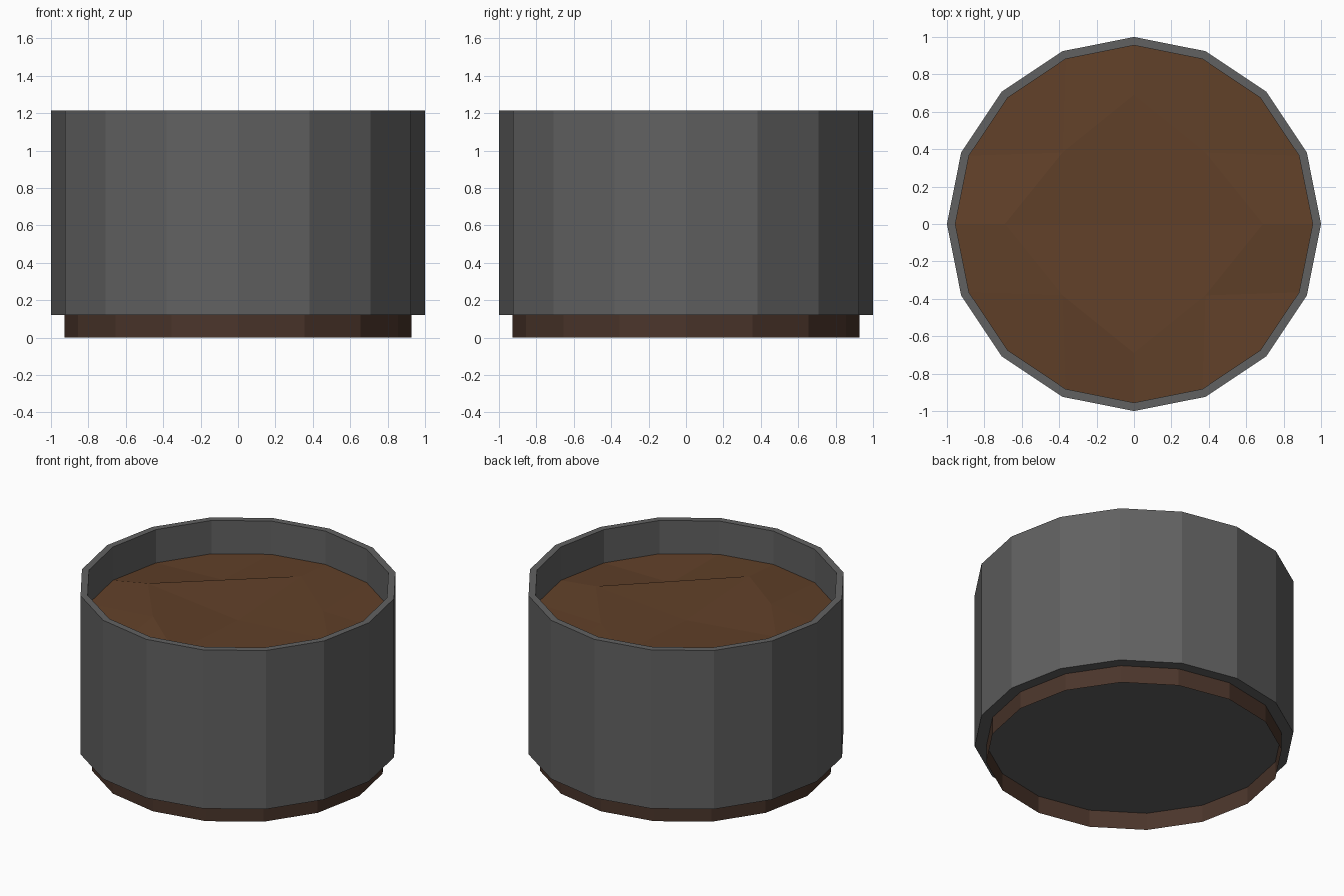
import bpy
from math import cos, sin, pi

if "Cube" in bpy.data.objects:
    bpy.data.objects.remove(bpy.data.objects["Cube"])

SIDES = 16
RIM_Z, FLOOR_Z, SOIL_Z = 1.215, 0.12, 0.985
R_OUT, R_IN, R_FOOT = 1.0, 0.955, 0.927


def material(name, rgb):
    m = bpy.data.materials.new(name)
    m.diffuse_color = (*rgb, 1)
    m.use_nodes = True
    m.node_tree.nodes["Principled BSDF"].inputs["Base Color"].default_value = m.diffuse_color
    return m


def add_mesh(name, verts, faces, mat):
    me = bpy.data.meshes.new(name)
    me.from_pydata(verts, [], faces)
    me.materials.append(mat)
    ob = bpy.data.objects.new(name, me)
    bpy.context.collection.objects.link(ob)
    return ob


def lathe(name, profile, mat, cap_start=False):
    """Turn a (radius, z) profile around z into a faceted shell."""
    verts = [(r * cos(2 * pi * k / SIDES), r * sin(2 * pi * k / SIDES), z)
             for r, z in profile for k in range(SIDES)]
    faces = []
    for p in range(len(profile) - 1):
        for k in range(SIDES):
            a, b = p * SIDES + k, p * SIDES + (k + 1) % SIDES
            faces.append((a, b, b + SIDES, a + SIDES))
    if cap_start:
        faces.append(tuple(reversed(range(SIDES))))
    return add_mesh(name, verts, faces, mat)


grey = material("pot_grey", (0.12, 0.12, 0.12))
foot_brown = material("foot_brown", (0.07, 0.036, 0.024))
soil_brown = material("soil_brown", (0.12, 0.052, 0.022))

# Pot: floor, outer wall, rim and inner wall down to the soil
lathe("pot", [(R_FOOT, FLOOR_Z), (R_OUT, FLOOR_Z), (R_OUT, RIM_Z),
              (R_IN, RIM_Z), (R_IN, SOIL_Z)], grey, cap_start=True)

# Foot: thin open ring under the recessed floor
lathe("foot_ring", [(R_FOOT, 0), (R_FOOT, FLOOR_Z)], foot_brown)

# Soil: 5 x 5 grid wrapped onto the 16-sided opening, with uneven middle
bumps = {(0, 0): -0.02, (-1, -1): 0.05, (-1, 0): 0.05, (0, -1): 0.02,
         (1, -1): -0.01, (0, 1): 0.02, (-1, 1): 0.01, (1, 0): 0.03, (1, 1): 0.0}


def soil_point(i, j):
    ring = max(abs(i), abs(j))
    if ring == 0:
        return (0, 0, SOIL_Z + bumps[0, 0])
    if abs(i) == ring and (abs(j) < ring or i == j or i == -j):
        t = pi / 4 * j / i + (pi if i < 0 else 0)
    else:
        t = pi / 2 - pi / 4 * i / j + (pi if j < 0 else 0)
    r = R_IN if ring == 2 else (0.54 if i and j else 0.69)
    return (r * cos(t), r * sin(t), SOIL_Z + bumps.get((i, j), 0))


verts = [soil_point(i, j) for j in range(-2, 3) for i in range(-2, 3)]
faces = [(n, n + 1, n + 6, n + 5) for n in range(20) if n % 5 < 4]
add_mesh("soil", verts, faces, soil_brown)
